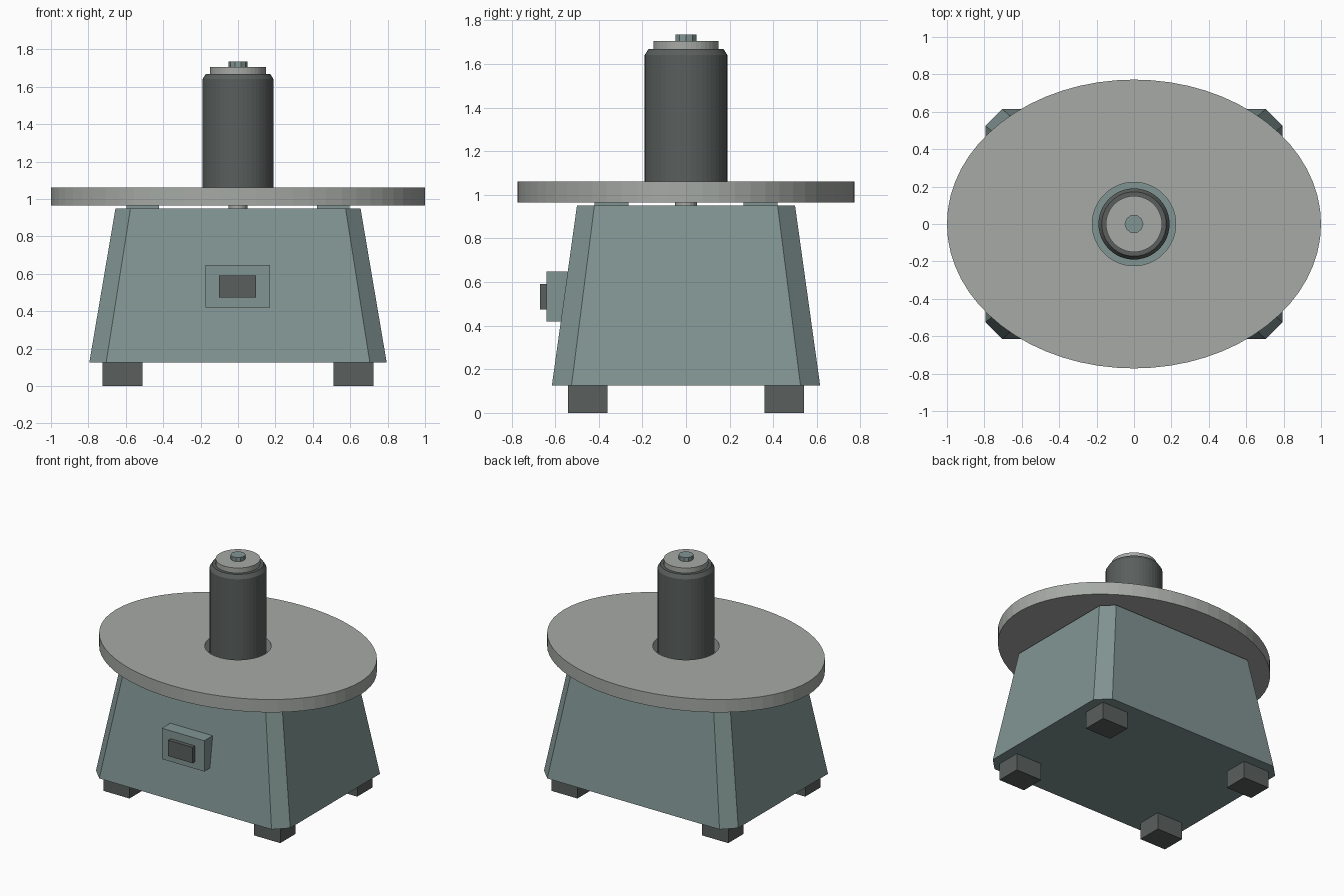
import bpy, bmesh
from math import cos, sin, pi

if "Cube" in bpy.data.objects:
    bpy.data.objects.remove(bpy.data.objects["Cube"])


def material(name, rgb):
    m = bpy.data.materials.new(name)
    m.diffuse_color = (*rgb, 1)
    m.use_nodes = True
    m.node_tree.nodes["Principled BSDF"].inputs["Base Color"].default_value = m.diffuse_color
    return m


TEAL = material("teal_paint", (0.22, 0.30, 0.29))
DARK = material("dark_rubber", (0.10, 0.115, 0.11))
STEEL = material("light_metal", (0.38, 0.40, 0.38))


def loft(name, rings, mat, closed=False):
    """Skin a stack of equal-length rings; cap the ends, or join last to first."""
    bm = bmesh.new()
    loops = [[bm.verts.new(p) for p in ring] for ring in rings]
    pairs = list(zip(loops, loops[1:]))
    if closed:
        pairs.append((loops[-1], loops[0]))
    else:
        bm.faces.new(loops[0])
        bm.faces.new(loops[-1])
    n = len(loops[0])
    for a, b in pairs:
        for i in range(n):
            j = (i + 1) % n
            bm.faces.new((a[i], a[j], b[j], b[i]))
    bmesh.ops.recalc_face_normals(bm, faces=bm.faces)
    mesh = bpy.data.meshes.new(name)
    bm.to_mesh(mesh)
    bm.free()
    mesh.materials.append(mat)
    ob = bpy.data.objects.new(name, mesh)
    bpy.context.collection.objects.link(ob)
    return ob


def ellipse(rx, ry, z, n):
    return [(rx * cos(2 * pi * i / n), ry * sin(2 * pi * i / n), z) for i in range(n)]


def lathe(name, profile, n, mat):
    return loft(name, [ellipse(r, r, z, n) for r, z in profile], mat)


def box(name, x0, x1, y0, y1, z0, z1, mat):
    ring = lambda z: [(x0, y0, z), (x1, y0, z), (x1, y1, z), (x0, y1, z)]
    return loft(name, [ring(z0), ring(z1)], mat)


def chamfered(x, y, c, z):
    return [(x - c, -y, z), (x, c - y, z), (x, y - c, z), (x - c, y, z),
            (c - x, y, z), (-x, y - c, z), (-x, c - y, z), (c - x, -y, z)]


# Tapered cabinet with chamfered corners
loft("cabinet", [chamfered(0.795, 0.615, 0.09, 0.125),
                 chamfered(0.655, 0.50, 0.08, 0.95)], TEAL)

# Feet and table spacers in the four corners
for part, cx, cy, hx, hy, z0, z1, mat in (
        ("foot", 0.617, 0.45, 0.107, 0.09, 0, 0.125, DARK),
        ("table_spacer", 0.51, 0.342, 0.087, 0.078, 0.94, 0.97, TEAL)):
    for sx, side in ((-1, "left"), (1, "right")):
        for sy, end in ((-1, "front"), (1, "back")):
            x, y = sx * cx, sy * cy
            box(f"{part}_{end}_{side}", x - hx, x + hx, y - hy, y + hy, z0, z1, mat)

# Oval table with a round spindle opening
N = 64
loft("table", [ellipse(1, 0.772, 0.965, N), ellipse(1, 0.772, 1.06, N),
               ellipse(0.223, 0.223, 1.06, N), ellipse(0.223, 0.223, 0.965, N)],
     STEEL, closed=True)

# Sanding spindle: shaft, drum, washer, nut
lathe("spindle_shaft", [(0.05, 0.94), (0.05, 1.0)], 16, STEEL)
lathe("sanding_drum", [(0.19, 0.985), (0.19, 1.64), (0.172, 1.668)], 48, DARK)
lathe("spindle_washer", [(0.15, 1.66), (0.15, 1.705)], 40, STEEL)
lathe("spindle_nut", [(0.05, 1.70), (0.05, 1.735)], 10, TEAL)

# Switch on the front
box("switch_housing", -0.175, 0.172, -0.64, -0.53, 0.42, 0.648, TEAL)
box("switch_button", -0.102, 0.097, -0.67, -0.635, 0.473, 0.59, DARK)
